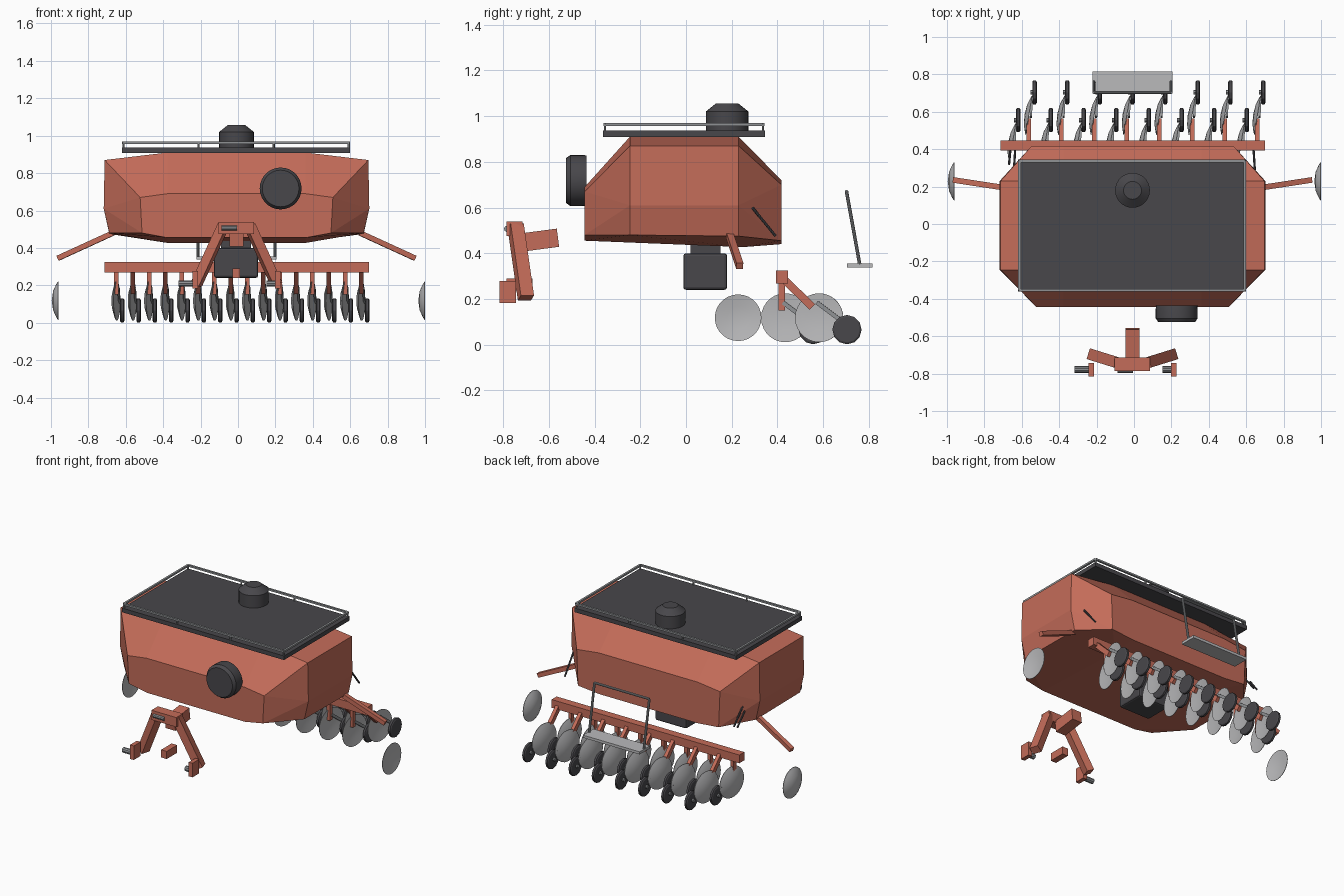
import bpy, bmesh, math
from mathutils import Vector

if "Cube" in bpy.data.objects:
    bpy.data.objects.remove(bpy.data.objects["Cube"])


def material(name, r, g, b):
    m = bpy.data.materials.new(name)
    m.use_nodes = True
    m.diffuse_color = (r, g, b, 1)
    bsdf = next(n for n in m.node_tree.nodes if n.type == 'BSDF_PRINCIPLED')
    bsdf.inputs["Base Color"].default_value = (r, g, b, 1)
    return m


RED = material("brick_red_paint", 0.55, 0.15, 0.10)
DARK = material("dark_grey", 0.065, 0.063, 0.07)
DISC = material("pale_steel", 0.49, 0.49, 0.50)
STEEL = material("mid_steel", 0.28, 0.29, 0.30)
CX = -0.008          # centre line of the machine
round_parts = []


def add(name, bm, mat, smooth=False):
    bmesh.ops.recalc_face_normals(bm, faces=bm.faces)
    me = bpy.data.meshes.new(name)
    bm.to_mesh(me)
    bm.free()
    me.materials.append(mat)
    ob = bpy.data.objects.new(name, me)
    bpy.context.collection.objects.link(ob)
    if smooth:
        round_parts.append(ob)
    return ob


def box(name, x, y, z, mat):
    """Axis-aligned box from three (low, high) ranges."""
    bm = bmesh.new()
    bmesh.ops.create_cube(bm, size=1)
    for v in bm.verts:
        v.co = [lo + (c + 0.5) * (hi - lo) for c, (lo, hi) in zip(v.co, (x, y, z))]
    return add(name, bm, mat)


def beam(name, a, b, w, h, mat):
    """Rectangular bar between two points; w is its width across."""
    a, b = Vector(a), Vector(b)
    d = b - a
    bm = bmesh.new()
    bmesh.ops.create_cube(bm, size=1)
    ob = add(name, bm, mat)
    ob.location = (a + b) / 2
    ob.rotation_euler = d.to_track_quat('Y', 'Z').to_euler()
    ob.scale = (w, d.length, h)
    return ob


def lathe(name, profile, origin, axis, mat, n=24):
    """Spin (radius, height) pairs around an axis through origin."""
    bm = bmesh.new()
    rings = []
    for r, h in profile:
        count = n if r > 0 else 1
        rings.append([bm.verts.new((r * math.cos(i * math.tau / n),
                                    r * math.sin(i * math.tau / n), h)) for i in range(count)])
    for p, q in zip(rings, rings[1:]):
        for i in range(n):
            j = (i + 1) % n
            if len(p) == 1:
                bm.faces.new((p[0], q[i], q[j]))
            elif len(q) == 1:
                bm.faces.new((p[i], p[j], q[0]))
            else:
                bm.faces.new((p[i], p[j], q[j], q[i]))
    ob = add(name, bm, mat, True)
    ob.location = origin
    ob.rotation_euler = Vector(axis).to_track_quat('Z', 'Y').to_euler()
    return ob


def tube(name, a, b, r, mat, n=10):
    d = Vector(b) - Vector(a)
    return lathe(name, [(0, 0), (r, 0), (r, d.length), (0, d.length)], a, d, mat, n)


def dish(name, r, depth, origin, axis):
    return lathe(name, [(0, -depth), (r * .5, -depth * .8), (r * .85, -depth * .35), (r, -.003),
                        (r, 0), (r * .5, -depth * .25), (0, -depth * .35)], origin, axis, DISC, 28)


# Hopper: faceted hull with chamfered corners, mirrored about the centre line
half = [(.37, -.245, .91), (.37, .23, .91), (.705, -.245, .87), (.705, .23, .87),
        (.37, -.443, .69), (.515, -.443, .67), (.505, -.443, .48), (.37, -.443, .455),
        (.37, .417, .72), (.54, .417, .70), (.53, .417, .455), (.37, .417, .44),
        (.71, -.245, .61), (.71, .23, .61), (.68, -.245, .48), (.68, .23, .475),
        (.37, -.2, .442), (.37, .25, .427)]
bm = bmesh.new()
for x, y, z in half:
    for s in (1, -1):
        bm.verts.new((CX + s * x, y, z))
bmesh.ops.convex_hull(bm, input=bm.verts)
bmesh.ops.dissolve_limit(bm, angle_limit=.03, verts=bm.verts, edges=bm.edges)
add("seed_hopper", bm, RED)

# Lid, its rail and the filler cap
X0, X1, Y0, Y1 = -.62, .60, -.362, .345
box("lid", (X0, X1), (Y0, Y1), (.908, .936), DARK)
corners = [(X0 + .008, Y0 + .008), (X1 - .008, Y0 + .008), (X1 - .008, Y1 - .008), (X0 + .008, Y1 - .008)]
for i, (x, y) in enumerate(corners):
    nx, ny = corners[(i + 1) % 4]
    beam("lid_rail", (x, y, .963), (nx, ny, .963), .014, .012, STEEL)
for y in (Y0 + .008, Y1 - .008):
    for t in (0, 1 / 3, 2 / 3, 1):
        x = X0 + .008 + t * (X1 - X0 - .016)
        tube("rail_post", (x, y, .93), (x, y, .963), .006, STEEL, 6)
lathe("filler_cap", [(0, .92), (.093, .92), (.093, 1.02), (.048, 1.056), (0, 1.056)],
      (CX, .18, 0), (0, 0, 1), DARK, 28)

# Front fan drum and gearbox under the hopper
lathe("fan_drum", [(0, 0), (.11, 0), (.112, .02), (.112, .07), (.098, .09), (0, .09)],
      (.228, -.435, .718), (0, -1, 0), DARK, 28)
gearbox = box("gearbox", (-.128, .108), (-.012, .18), (.24, .40), DARK)
bev = gearbox.modifiers.new("rounding", 'BEVEL')
bev.width, bev.segments = .012, 2
box("gearbox_mount", (-.09, .07), (.02, .15), (.40, .445), DARK)

# Front hitch frame
box("hitch_head", (CX - .095, CX + .093), (-.785, -.715), (.475, .54), RED)
beam("hitch_stub", (CX, -.72, .447), (CX, -.56, .468), .074, .08, RED)
box("hitch_block", (-.03, .012), (-.785, -.672), (.238, .29), RED)
for s in (-1, 1):
    beam("hitch_leg", (CX + s * .07, -.745, .52), (CX + s * .215, -.70, .205), .06, .05, RED)
    x = CX + s * .221
    box("hitch_bracket", (x - .014, x + .014), (-.815, -.743), (.182, .278), RED)
    tube("hitch_pin", (x - .09 if s < 0 else x - .06, -.778, .21), (x, -.778, .21), .018, STEEL)
tube("top_pin", (-.088, -.782, .507), (-.005, -.782, .507), .014, STEEL)

# Marker arms and discs
for s in (-1, 1):
    beam("marker_arm", (CX + s * .66, .19, .48), (CX + s * .955, .235, .345), .03, .028, RED)
for x in (-.96, 1.0):
    dish("marker_disc", .102, .036, (x, .228, .118), (1, 0, 0))

# Toolbar with sixteen staggered sowing units
box("toolbar", (-.715, .70), (.393, .447), (.268, .324), RED)
for i in range(16):
    x = -.622 + .0873 * i
    y = .434 + .148 * (i % 2)
    dx = x - .033
    dish("coulter_disc", .107, .026, (dx + .008, y, .118), (1, -.167, 0))
    if i % 2:
        beam("coulter_arm", (dx + .005, .415, .30), (dx + .005, y - .03, .165), .024, .034, RED)
    else:
        box("coulter_arm", (dx - .007, dx + .017), (y - .03, y - .002), (.15, .28), RED)
    beam("press_arm", (dx + .016, y - .01, .185), (x - .012, y + .09, .11), .012, .018, STEEL)
    wheel_y = y + .122
    tube("press_axle", (x - .02, wheel_y, .068), (x + .013, wheel_y, .068), .012, STEEL, 8)
    lathe("press_wheel", [(0, -.012), (.056, -.012), (.064, -.007), (.064, .007), (.056, .012), (0, .012)],
          (x + .003, wheel_y, .066), (1, 0, 0), DARK, 12)

# Rear loading step with its tubular frame
box("loading_step", (-.222, .205), (.705, .816), (.337, .355), DISC)
for x in (-.215, .198):
    tube("step_pole", (x, .702, .67), (x, .76, .35), .008, STEEL)
tube("step_rail", (-.215, .702, .67), (.198, .702, .67), .008, STEEL)

# Short dark rods at the rear corners
for x, y, z in ((.646, .29, .60), (-.642, .29, .60), (-.668, .32, .565)):
    tube("corner_rod", (x, y, z), (x - .01 * x, .392, .475), .006, DARK, 8)

# Smooth the round parts, keeping hard edges
bpy.ops.object.select_all(action='DESELECT')
for ob in round_parts:
    ob.select_set(True)
bpy.context.view_layer.objects.active = round_parts[0]
bpy.ops.object.shade_smooth_by_angle(angle=math.radians(30))
